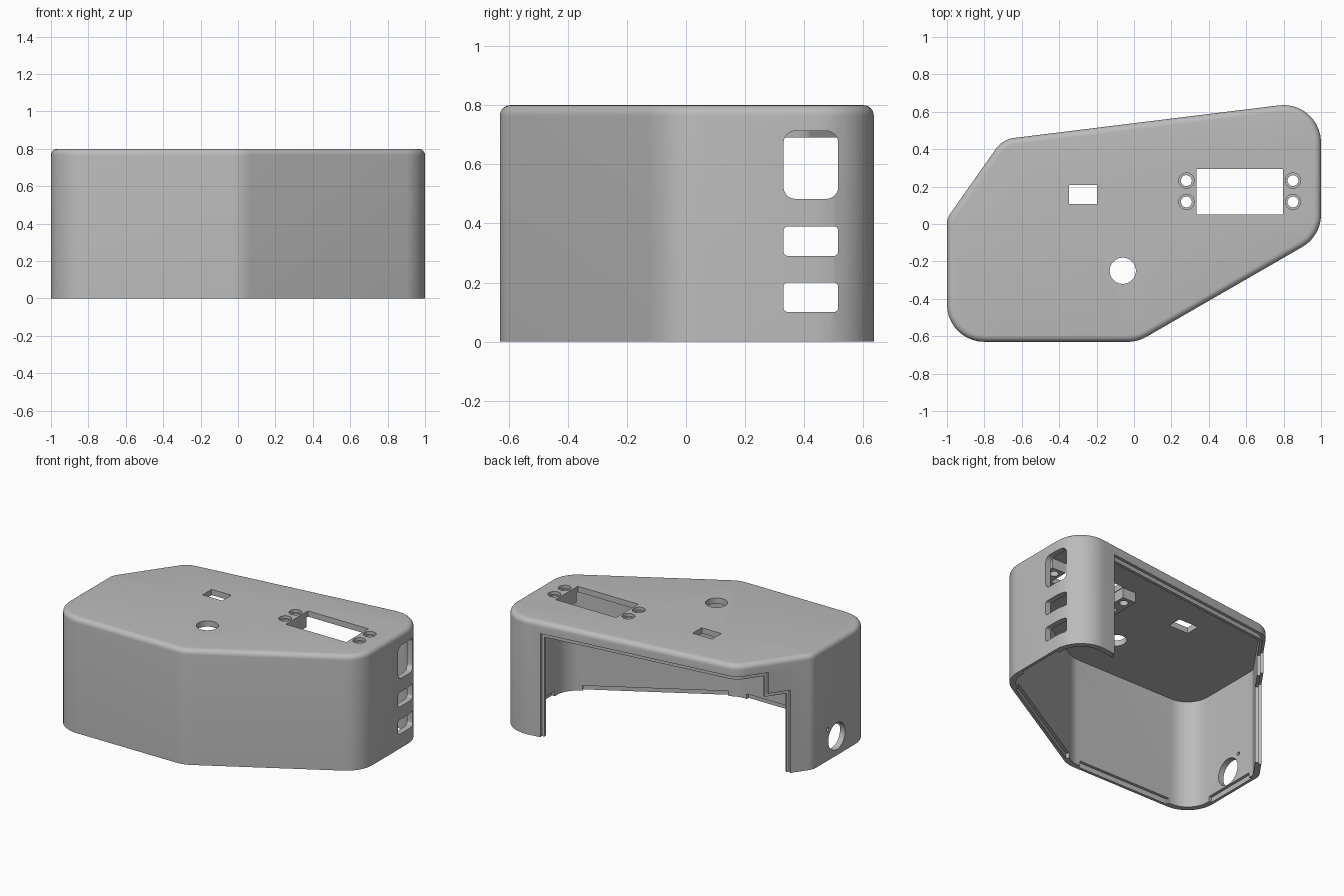
import bpy, bmesh, math
from mathutils import Vector

if "Cube" in bpy.data.objects:
    bpy.data.objects.remove(bpy.data.objects["Cube"])

WALL, HEIGHT, FILLET = 0.04, 0.8, 0.035

grey = bpy.data.materials.new("plain_grey")
grey.use_nodes = True
grey.diffuse_color = (0.5, 0.5, 0.5, 1)
grey.node_tree.nodes["Principled BSDF"].inputs["Base Color"].default_value = (0.5, 0.5, 0.5, 1)

# Plan corners, counter-clockwise: x, y, rounding radius
CORNERS = [(-1, -0.63, 0.2), (0.02, -0.63, 0.2), (1, -0.065, 0.2),
           (1, 0.662, 0.2), (-0.703, 0.4525, 0.14), (-1, 0.03, 0.1)]
POINTS = [Vector(c[:2]) for c in CORNERS]
COUNT = len(CORNERS)


def edge_dir(i):
    return (POINTS[(i + 1) % COUNT] - POINTS[i % COUNT]).normalized()


def outward(d):
    return Vector((d.y, -d.x))


def corner_arc(i, inset, steps=10):
    """Rounded corner i, moved inward by inset."""
    before, after, r = edge_dir(i - 1), edge_dir(i), CORNERS[i][2]
    turn = before.angle(after)
    centre = POINTS[i] - before * r * math.tan(turn / 2) - outward(before) * r
    n = outward(before)
    start = math.atan2(n.y, n.x)
    return [centre + (r - inset) * Vector((math.cos(start + turn * k / steps),
                                           math.sin(start + turn * k / steps)))
            for k in range(steps + 1)]


def outline(inset):
    return [p for i in range(COUNT) for p in corner_arc(i, inset)]


def mesh_object(name, bm):
    bmesh.ops.recalc_face_normals(bm, faces=bm.faces)
    mesh = bpy.data.meshes.new(name)
    bm.to_mesh(mesh)
    bm.free()
    mesh.materials.append(grey)
    ob = bpy.data.objects.new(name, mesh)
    bpy.context.collection.objects.link(ob)
    return ob


def loft(name, rings):
    bm = bmesh.new()
    rows = [[bm.verts.new(p) for p in ring] for ring in rings]
    n = len(rows[0])
    for a, b in zip(rows, rows[1:]):
        for k in range(n):
            bm.faces.new((a[k], a[(k + 1) % n], b[(k + 1) % n], b[k]))
    bm.faces.new(rows[0])
    bm.faces.new(rows[-1])
    return mesh_object(name, bm)


def prism(name, pts, lo, hi, axis="z"):
    place = (lambda p, h: (p[0], p[1], h)) if axis == "z" else (lambda p, h: (h, p[0], p[1]))
    return loft(name, [[place(p, h) for p in pts] for h in (lo, hi)])


def rect(x0, x1, y0, y1, r=0.0):
    if not r:
        return [(x0, y0), (x1, y0), (x1, y1), (x0, y1)]
    centres = [(x1 - r, y1 - r), (x0 + r, y1 - r), (x0 + r, y0 + r), (x1 - r, y0 + r)]
    return [(cx + r * math.cos(math.radians(90 * q + 15 * k)),
             cy + r * math.sin(math.radians(90 * q + 15 * k)))
            for q, (cx, cy) in enumerate(centres) for k in range(7)]


def circle(x, y, r, sides=32):
    return [(x + r * math.cos(math.tau * k / sides), y + r * math.sin(math.tau * k / sides))
            for k in range(sides)]


def combine(target, tool, operation="DIFFERENCE"):
    mod = target.modifiers.new("combine", "BOOLEAN")
    mod.operation, mod.solver, mod.object = operation, "EXACT", tool
    bpy.context.view_layer.objects.active = target
    bpy.ops.object.modifier_apply(modifier=mod.name)
    bpy.data.objects.remove(tool)


# Hollow shell: ceiling, inner wall, rim, outer wall, rounded top edge
levels = [(WALL, HEIGHT - WALL), (WALL, 0), (0, 0)]
for k in range(7):
    a = math.radians(15 * k)
    levels.append((FILLET * (1 - math.cos(a)), HEIGHT - FILLET + FILLET * math.sin(a)))
shell = loft("enclosure_shell", [[(p.x, p.y, z) for p in outline(d)] for d, z in levels])

# Screw mounts under the ceiling at both ends of the display window
for x0, x1 in ((0.225, 0.329), (0.801, 0.905)):
    combine(shell, prism("screw_mount", rect(x0, x1, 0.06, 0.285), 0.69, 0.78), "UNION")


# Open back: stepped cutout, with a thin inner lip left around it
def back_band(first, last, depth):
    def side(inset):
        d0, d1 = edge_dir(3), edge_dir(4)
        return ([POINTS[4] - d0 * first - outward(d0) * inset] + corner_arc(4, inset)
                + [POINTS[4] + d1 * last - outward(d1) * inset])
    return side(-0.06) + side(depth)[::-1]


for depth, lip in ((WALL / 2, 0), (0.08, 0.018)):
    for last, top in ((0.215, 0.72), (0.362, 0.575)):
        combine(shell, prism("back_cutter", back_band(1.397 - lip, last - lip, depth),
                             -0.1, top - lip * 1.6))

# Recesses on the inside of the rim along the straight walls
for i in (0, 1, 2, 5):
    a, b = corner_arc(i, 0)[-1], corner_arc((i + 1) % COUNT, 0)[0]
    d = edge_dir(i)
    n = outward(d)
    a, b = a + d * 0.02, b - d * 0.02
    combine(shell, prism("rim_cutter", [a - n * 0.02, b - n * 0.02, b - n * 0.06, a - n * 0.06],
                         -0.05, 0.035))

# Openings in the top
tops = [rect(0.333, 0.797, 0.05, 0.293), rect(-0.348, -0.197, 0.108, 0.208),
        circle(-0.06, -0.25, 0.07, 48)]
screws = [(x, y) for x in (0.28, 0.85) for y in (0.118, 0.232)]
tops += [circle(x, y, 0.029) for x, y in screws]
for pts in tops:
    combine(shell, prism("top_cutter", pts, 0.6, 0.9))
for x, y in screws:
    combine(shell, prism("screw_seat_cutter", circle(x, y, 0.041), 0.78, 0.9))

# Port windows in the right wall
for z0, z1, r in ((0.1, 0.2, 0.015), (0.29, 0.39, 0.015), (0.483, 0.713, 0.04)):
    combine(shell, prism("port_cutter", rect(0.33, 0.515, z0, z1, r), 0.88, 1.1, "x"))

# Cable hole and pin hole in the left wall
for y, z, r in ((-0.227, 0.133, 0.093), (-0.127, 0.219, 0.012)):
    combine(shell, prism("cable_cutter", circle(y, z, r), -1.1, -0.9, "x"))

bpy.ops.object.select_all(action="DESELECT")
shell.select_set(True)
bpy.context.view_layer.objects.active = shell
bpy.ops.object.shade_smooth_by_angle(angle=math.radians(30))
